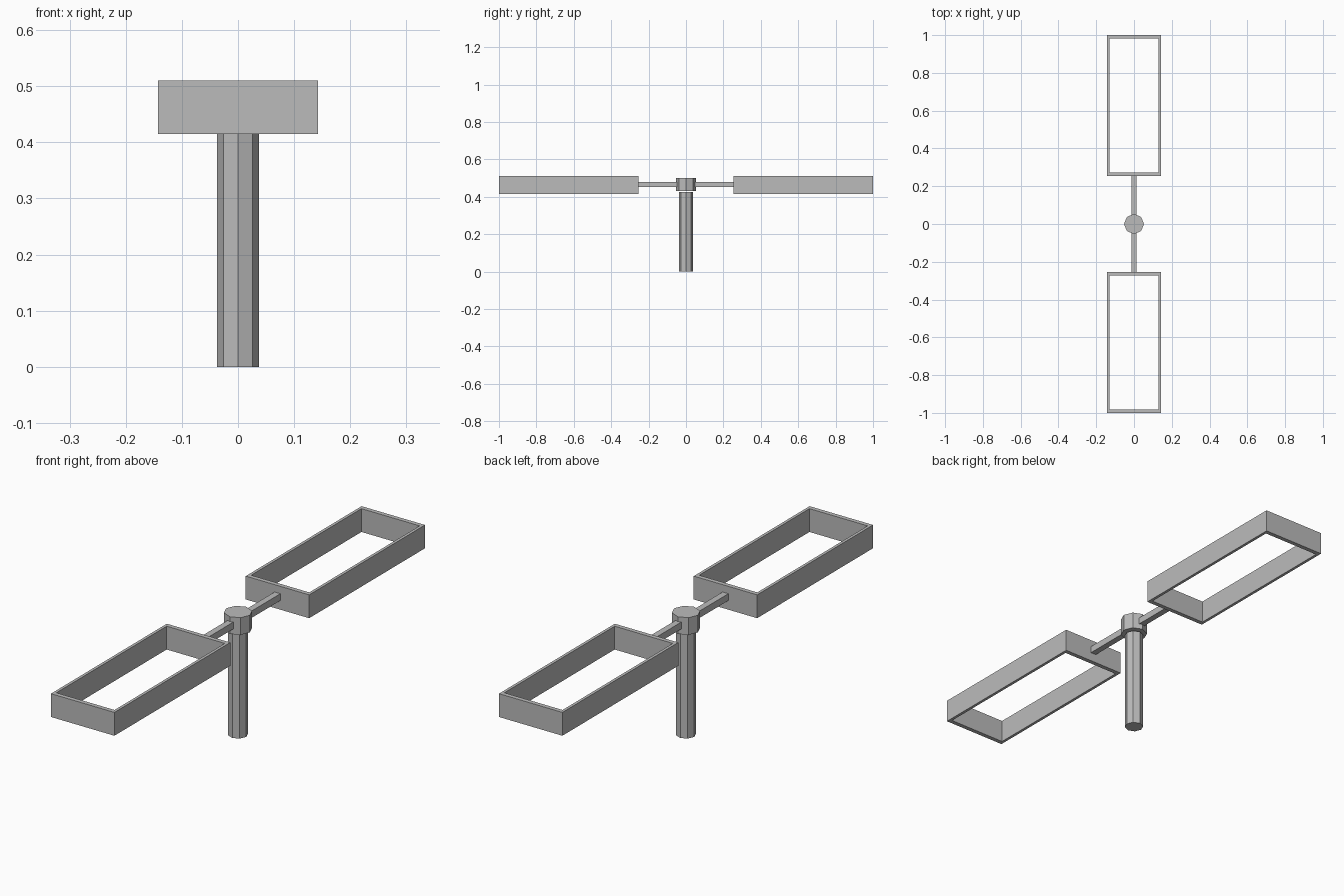
import bpy
import bmesh
from math import pi
from mathutils import Matrix

cube = bpy.data.objects.get("Cube")
if cube:
    bpy.data.objects.remove(cube, do_unlink=True)

grey = bpy.data.materials.new("plain grey")
grey.use_nodes = True
colour = (0.5, 0.5, 0.5, 1)
grey.diffuse_color = colour
grey.node_tree.nodes["Principled BSDF"].inputs["Base Color"].default_value = colour


def finish(name, bm):
    bmesh.ops.recalc_face_normals(bm, faces=bm.faces)
    mesh = bpy.data.meshes.new(name)
    bm.to_mesh(mesh)
    bm.free()
    mesh.materials.append(grey)
    obj = bpy.data.objects.new(name, mesh)
    bpy.context.collection.objects.link(obj)
    return obj


def octagon_prism(name, radius, bottom, top):
    bm = bmesh.new()
    bmesh.ops.create_cone(bm, cap_ends=True, segments=8, radius1=radius, radius2=radius,
                          depth=top - bottom,
                          matrix=Matrix.Translation((0, 0, (bottom + top) / 2)))
    return finish(name, bm)


def box(name, x, y0, y1, z0, z1):
    bm = bmesh.new()
    place = Matrix.Translation((0, (y0 + y1) / 2, (z0 + z1) / 2))
    size = Matrix.Diagonal((2 * x, y1 - y0, z1 - z0, 1))
    bmesh.ops.create_cube(bm, size=1, matrix=place @ size)
    return finish(name, bm)


def open_frame(name, x, y0, y1, z0, z1, side, end):
    """Rectangular ring, open above and below."""
    bm = bmesh.new()
    loops = []
    for dx, dy in ((0, 0), (side, end)):
        corners = [(-x + dx, y0 + dy), (x - dx, y0 + dy), (x - dx, y1 - dy), (-x + dx, y1 - dy)]
        for z in (z0, z1):
            loops.append([bm.verts.new((cx, cy, z)) for cx, cy in corners])
    outer_low, outer_high, inner_low, inner_high = loops
    for a, b in ((outer_low, outer_high), (outer_high, inner_high),
                 (inner_high, inner_low), (inner_low, outer_low)):
        for i in range(4):
            j = (i + 1) % 4
            bm.faces.new((a[i], a[j], b[j], b[i]))
    return finish(name, bm)


# Upright post and hub
octagon_prism("post", 0.037, 0, 0.425)
octagon_prism("hub", 0.053, 0.43, 0.50)

# Opposite arms, each carrying an open frame
for name, angle in (("back", 0), ("front", pi)):
    parts = (box(name + "_arm", 0.013, 0.03, 0.254, 0.452, 0.48),
             open_frame(name + "_frame", 0.143, 0.254, 1, 0.415, 0.51, 0.012, 0.018))
    for part in parts:
        part.data.transform(Matrix.Rotation(angle, 4, "Z"))
